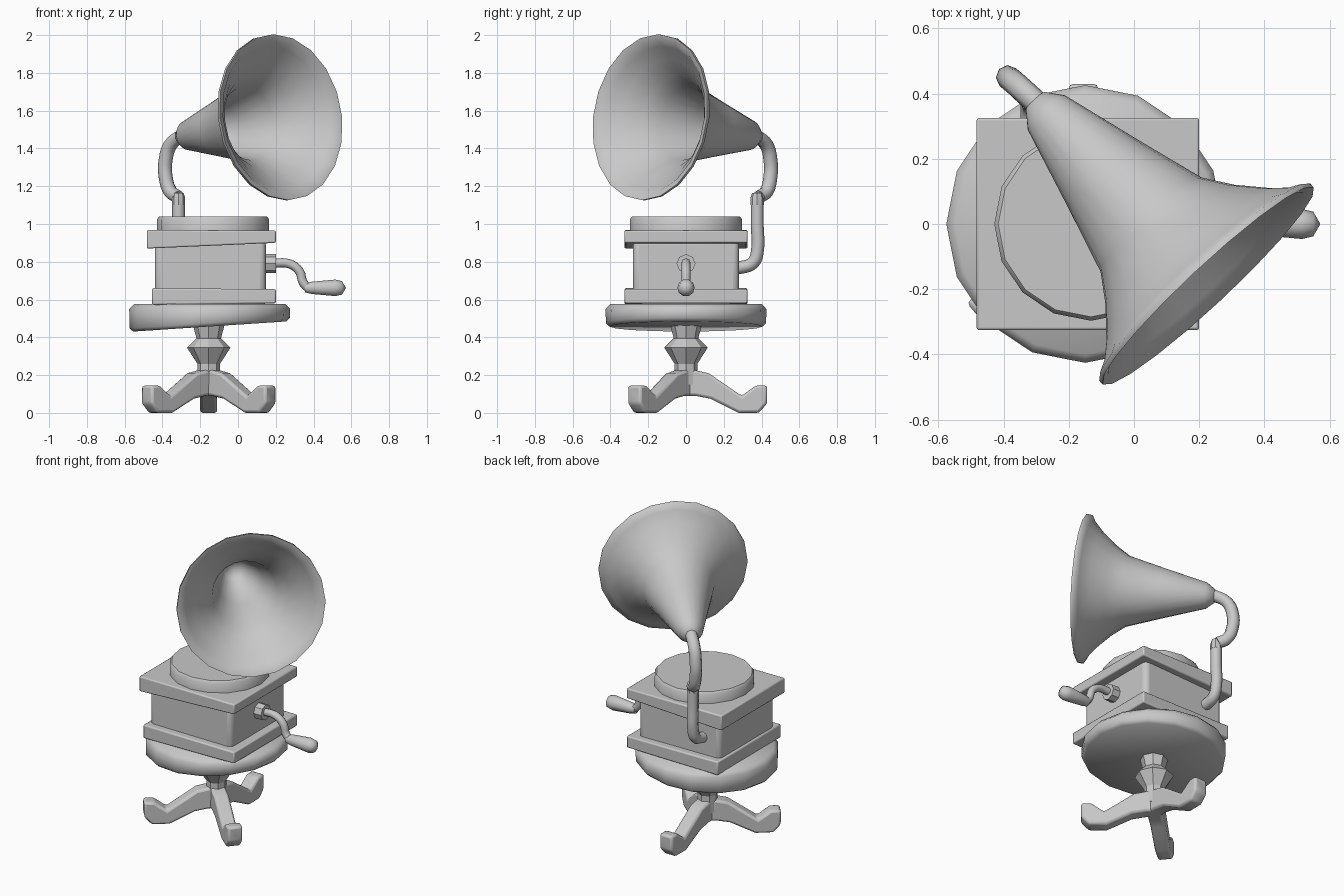
import bpy, bmesh, math
from mathutils import Vector, Matrix

if "Cube" in bpy.data.objects:
    bpy.data.objects.remove(bpy.data.objects["Cube"])

GREY = (0.58, 0.58, 0.58, 1)
mat = bpy.data.materials.new("plain grey")
mat.use_nodes = True
mat.diffuse_color = GREY
mat.node_tree.nodes["Principled BSDF"].inputs["Base Color"].default_value = GREY

AXIS_X = -0.155  # centre line of stand and cabinet


def finish(name, bm, angle=40, bevel=0, segments=2):
    bmesh.ops.remove_doubles(bm, verts=bm.verts, dist=1e-5)
    bmesh.ops.recalc_face_normals(bm, faces=bm.faces)
    mesh = bpy.data.meshes.new(name)
    bm.to_mesh(mesh)
    bm.free()
    mesh.materials.append(mat)
    obj = bpy.data.objects.new(name, mesh)
    bpy.context.collection.objects.link(obj)
    if bevel:
        mod = obj.modifiers.new("Bevel", "BEVEL")
        mod.width, mod.segments = bevel, segments
    bpy.ops.object.select_all(action="DESELECT")
    obj.select_set(True)
    bpy.context.view_layer.objects.active = obj
    bpy.ops.object.shade_smooth_by_angle(angle=math.radians(angle))
    return obj


def lathe(profile, sides, origin=(0, 0, 0), axis=(0, 0, 1)):
    """Spin (radius, height) points around an axis through origin."""
    bm = bmesh.new()
    verts = [bm.verts.new((r, 0, h)) for r, h in profile]
    edges = [bm.edges.new(pair) for pair in zip(verts, verts[1:])]
    bmesh.ops.spin(bm, geom=verts + edges, cent=(0, 0, 0), axis=(0, 0, 1),
                   angle=math.tau, steps=sides, use_merge=True)
    turn = Vector(axis).to_track_quat("Z", "Y").to_matrix().to_4x4()
    bm.transform(Matrix.Translation(origin) @ turn)
    return bm


def tube(name, path, radius, sides_res=2):
    curve = bpy.data.curves.new(name, "CURVE")
    curve.dimensions = "3D"
    curve.bevel_depth, curve.bevel_resolution = radius, sides_res
    curve.use_fill_caps = True
    curve.resolution_u = 4
    spline = curve.splines.new("BEZIER")
    spline.bezier_points.add(len(path) - 1)
    for point, co in zip(spline.bezier_points, path):
        point.co = co
        point.handle_left_type = point.handle_right_type = "AUTO"
    curve.materials.append(mat)
    obj = bpy.data.objects.new(name, curve)
    bpy.context.collection.objects.link(obj)
    return obj


def slab(name, x, y, left_z, right_z, bevel, segments=2):
    """Box whose left and right ends have their own bottom and top heights."""
    bm = bmesh.new()
    bmesh.ops.create_cube(bm, size=2)
    for v in bm.verts:
        ends = right_z if v.co.x > 0 else left_z
        v.co = (x[v.co.x > 0], v.co.y * y, ends[v.co.z > 0])
    return finish(name, bm, 40, bevel, segments)


# Three bent legs, one to the rear and two splayed forward
leg_profile = [(-0.03, 0.09), (-0.03, 0.23), (0.03, 0.23), (0.12, 0.21), (0.295, 0.09),
               (0.37, 0.145), (0.43, 0.145), (0.43, 0.05), (0.385, 0), (0.28, 0),
               (0.13, 0.075), (0.05, 0.09)]
for side, degrees in (("rear", 90), ("left", -40), ("right", 220)):
    bm = bmesh.new()
    face = bm.faces.new([bm.verts.new((r, -0.045, z)) for r, z in leg_profile])
    grown = bmesh.ops.extrude_face_region(bm, geom=[face])["geom"]
    bmesh.ops.translate(bm, vec=(0, 0.09, 0),
                        verts=[g for g in grown if isinstance(g, bmesh.types.BMVert)])
    bm.transform(Matrix.Translation((AXIS_X, 0, 0))
                 @ Matrix.Rotation(math.radians(degrees), 4, "Z"))
    finish(side + "_leg", bm, 50, 0.014, 2)

# Turned stem
finish("stem", lathe([(0, 0.15), (0.06, 0.15), (0.06, 0.26), (0.115, 0.345),
                      (0.065, 0.395), (0.085, 0.47), (0, 0.47)], 8, (AXIS_X, 0, 0)), 30)

# Round table top with a sloping underside
bm = lathe([(0, 0.457), (0.405, 0.457), (0.424, 0.475), (0.426, 0.55),
            (0.4, 0.577), (0, 0.58)], 16, (AXIS_X + 0.005, 0, 0))
for v in bm.verts:
    if v.co.z < 0.5:
        v.co.z += (v.co.x - AXIS_X) * 0.066
finish("table_top", bm, 50)

# Cabinet with plinth and lid
slab("cabinet_plinth", (-0.455, 0.2), 0.325, (0.572, 0.66), (0.58, 0.655), 0.008)
slab("cabinet_body", (-0.44, 0.147), 0.28, (0.62, 0.92), (0.62, 0.92), 0.03, 3)
slab("cabinet_lid", (-0.483, 0.2), 0.326, (0.87, 0.968), (0.9, 0.965), 0.008)
finish("turntable", lathe([(0, 0.95), (0.297, 0.95), (0.297, 1.025), (0.285, 1.04),
                           (0, 1.04)], 16, (-0.132, 0, 0)), 50)

# Crank: socket, bent arm and grip
finish("crank_socket", lathe([(0, 0), (0.05, 0), (0.05, 0.06), (0, 0.06)], 8,
                             (0.14, 0, 0.79), (1, 0, 0)), 30)
tube("crank_arm", [(0.19, 0, 0.793), (0.27, 0, 0.79), (0.325, 0, 0.75),
                   (0.345, 0, 0.69), (0.37, 0, 0.662)], 0.024)
finish("crank_grip", lathe([(0, 0), (0.026, 0.006), (0.034, 0.04), (0.046, 0.165),
                            (0.038, 0.2), (0, 0.222)], 10, (0.35, 0, 0.662), (1, 0, 0)), 60)

# Sound pipe: riser from the cabinet, collar and elbow into the horn
px, py = -0.315, 0.377
tube("pipe_riser", [(px, 0.25, 0.77), (px, 0.3, 0.772), (px, 0.355, 0.795),
                    (px, py, 0.85), (px, py, 1.0), (px, py, 1.14)], 0.034)
finish("pipe_collar", lathe([(0, 1.1), (0.035, 1.1), (0.035, 1.14), (0.027, 1.165),
                             (0, 1.165)], 8, (px, py, 0)), 30)
tube("pipe_elbow", [(-0.32, 0.39, 1.145), (-0.357, 0.425, 1.17), (-0.383, 0.447, 1.25),
                    (-0.383, 0.447, 1.34), (-0.357, 0.425, 1.42), (-0.285, 0.36, 1.475)],
     0.037)

# Flared horn: outer skin, rolled rim and inner throat, measured back from the mouth
mouth = Vector((0.225, -0.187, 1.565))
tail = Vector((-0.3, 0.375, 1.462))
horn_profile = [(0, 0.785), (0.04, 0.78), (0.078, 0.73), (0.15, 0.47), (0.212, 0.255),
                (0.27, 0.17), (0.345, 0.085), (0.405, 0.032), (0.443, 0.012),
                (0.443, -0.004), (0.41, 0.006), (0.385, 0.035), (0.325, 0.085),
                (0.25, 0.17), (0.195, 0.255), (0.135, 0.47), (0.06, 0.71), (0, 0.73)]
finish("horn", lathe(horn_profile, 20, mouth, tail - mouth), 80)
